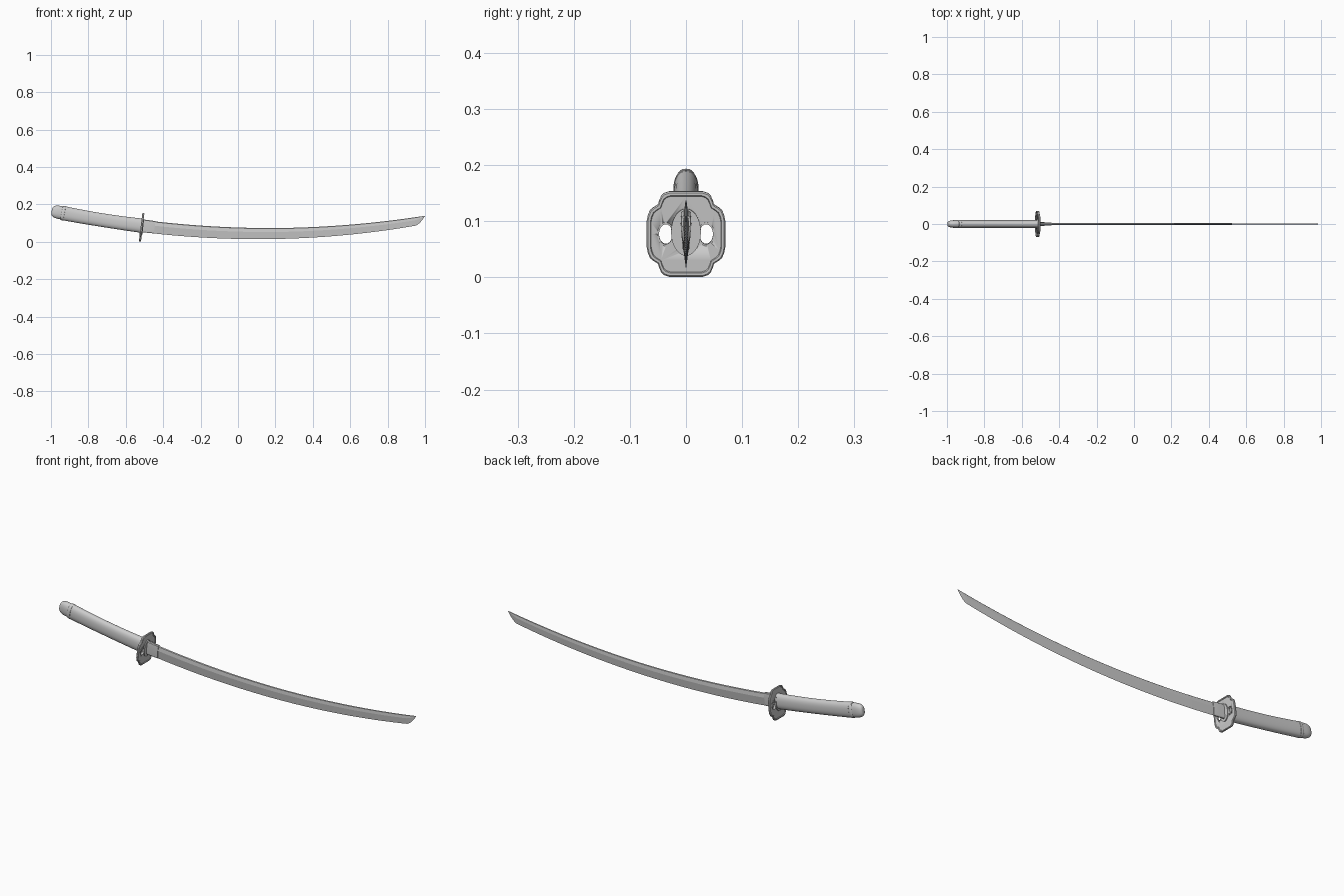
import bpy, bmesh, math
from mathutils import Vector

if "Cube" in bpy.data.objects:
    bpy.data.objects.remove(bpy.data.objects["Cube"])


def place(x, y, o):
    """Point at offset o square to the sword's curved centre line."""
    slope = 0.182 * (x - 0.15)
    n = Vector((-slope, 0, 1)).normalized() * o
    return Vector((x + n.x, y, 0.046 + 0.091 * (x - 0.15) ** 2 + n.z))


def loft(name, sections, angle=35, closed=False):
    """Skin a list of (x, [(y, offset), ...]) sections along the curve."""
    bm = bmesh.new()
    rings = [[bm.verts.new(place(x, y, o)) for y, o in pts] for x, pts in sections]
    pairs = list(zip(rings, rings[1:]))
    if closed:
        pairs.append((rings[-1], rings[0]))
    else:
        bm.faces.new(rings[0])
        bm.faces.new(rings[-1])
    for a, b in pairs:
        n = len(a)
        for i in range(n):
            j = (i + 1) % n
            bm.faces.new((a[i], a[j], b[j], b[i]))
    bmesh.ops.recalc_face_normals(bm, faces=bm.faces)
    me = bpy.data.meshes.new(name)
    bm.to_mesh(me)
    bm.free()
    ob = bpy.data.objects.new(name, me)
    bpy.context.collection.objects.link(ob)
    bpy.ops.object.select_all(action='DESELECT')
    ob.select_set(True)
    bpy.context.view_layer.objects.active = ob
    bpy.ops.object.shade_smooth_by_angle(angle=math.radians(angle))
    return ob


def oval(hy, ho, cy=0, co=0, p=1.0, n=40):
    """Ellipse, squarer when p is below 1."""
    def f(v):
        return math.copysign(abs(v) ** p, v)
    return [(cy + hy * f(math.cos(2 * math.pi * i / n)),
             co + ho * f(math.sin(2 * math.pi * i / n))) for i in range(n)]


# Blade: ridged section tapering to a swept point
def blade_section(x):
    u = (x + 0.51) / 1.455
    top = 0.031 - 0.004 * min(1, u * 2)
    w = 0.0065 - 0.0035 * min(u, 1)
    edge = -0.034 + 0.016 * min(u, 1) ** 2.5
    if x > 0.945:
        t = (x - 0.945) / 0.059
        edge += (top - 0.0005 - edge) * t ** 1.6
        w *= max(0.05, 1 - t ** 1.6)
    h = top - edge
    ridge = top - 0.36 * h
    s = top - 0.05 * h
    return x, [(0, top), (w * 0.7, s), (w, ridge), (0, edge), (-w, ridge), (-w * 0.7, s)]


xs = [-0.51 + 1.455 * i / 40 for i in range(41)]
xs += [0.945 + 0.059 * i / 10 for i in range(1, 11)]
loft("blade", [blade_section(x) for x in xs], 8)

# Blade collar in front of the guard
collar = [(0.004, 0.034), (0.008, 0.031), (0.0095, 0.01), (0.006, -0.03), (0.003, -0.035)]
collar += [(-y, o) for y, o in reversed(collar)]
loft("blade_collar", [(x, [(y * k, o * k) for y, o in collar])
                      for x, k in ((-0.512, 1), (-0.48, 0.985), (-0.447, 0.96), (-0.445, 0.93))], 25)

# Handle with a slight waist
handle = []
for i in range(17):
    t = i / 16
    k = 1 - 0.05 * math.sin(math.pi * t)
    handle.append((-0.516 - 0.42 * t, oval(0.0215 * k, 0.038 * k, p=0.85)))
loft("handle", handle)

# Pommel cap with raised rim and rounded end
cap = [(-0.926, 0.98), (-0.928, 1.06), (-0.935, 1.08), (-0.941, 1.05), (-0.943, 0.98)]
for i in range(1, 12):
    a = math.pi / 2 * i / 11.3
    cap.append((-0.955 - 0.041 * math.sin(a), 0.98 * math.cos(a) ** 0.5))
loft("pommel_cap", [(x, oval(0.021 * k, 0.036 * k, p=0.85)) for x, k in cap])

# Four-lobed guard with raised rim
GX, GO = -0.514, -0.009
quad = [(0.0, 0.0765), (0.03, 0.0765), (0.039, 0.0735), (0.044, 0.069), (0.0475, 0.061),
        (0.05, 0.053), (0.058, 0.048), (0.064, 0.043), (0.068, 0.034), (0.07, 0.024), (0.07, 0.0)]
half = quad + [(y, -o) for y, o in reversed(quad[:-1])]
outline = half + [(-y, o) for y, o in reversed(half[1:-1])]
profile = [(-0.003, 0.89), (-0.0055, 0.91), (-0.0055, 0.97), (-0.003, 1),
           (0.003, 1), (0.0055, 0.97), (0.0055, 0.91), (0.003, 0.89)]
guard = loft("guard", [(GX + d, [(y * k, GO + o * k) for y, o in outline]) for d, k in profile])

# Two guard holes, each with a thin raised lip
for side, cy in (("left", -0.036), ("right", 0.036)):
    cutter = loft("hole_cutter_" + side, [(GX + d, oval(0.012, 0.018, cy, GO)) for d in (-0.03, 0.03)])
    cutter.hide_render = True
    cutter.hide_viewport = True
    mod = guard.modifiers.new("hole_" + side, 'BOOLEAN')
    mod.operation = 'DIFFERENCE'
    mod.solver = 'EXACT'
    mod.object = cutter
    loft("hole_lip_" + side, [(GX + d, oval(0.012 + r, 0.018 + r, cy, GO))
                              for d, r in ((-0.0045, 0), (-0.0045, 0.003), (0.0045, 0.003), (0.0045, 0))],
         closed=True)

# Oval washers on both faces of the guard
for name, d0, d1 in (("front_washer", 0.002, 0.008), ("rear_washer", -0.008, -0.002)):
    loft(name, [(GX + d, oval(0.0265, 0.042, 0, -0.005)) for d in (d0, d1)])
